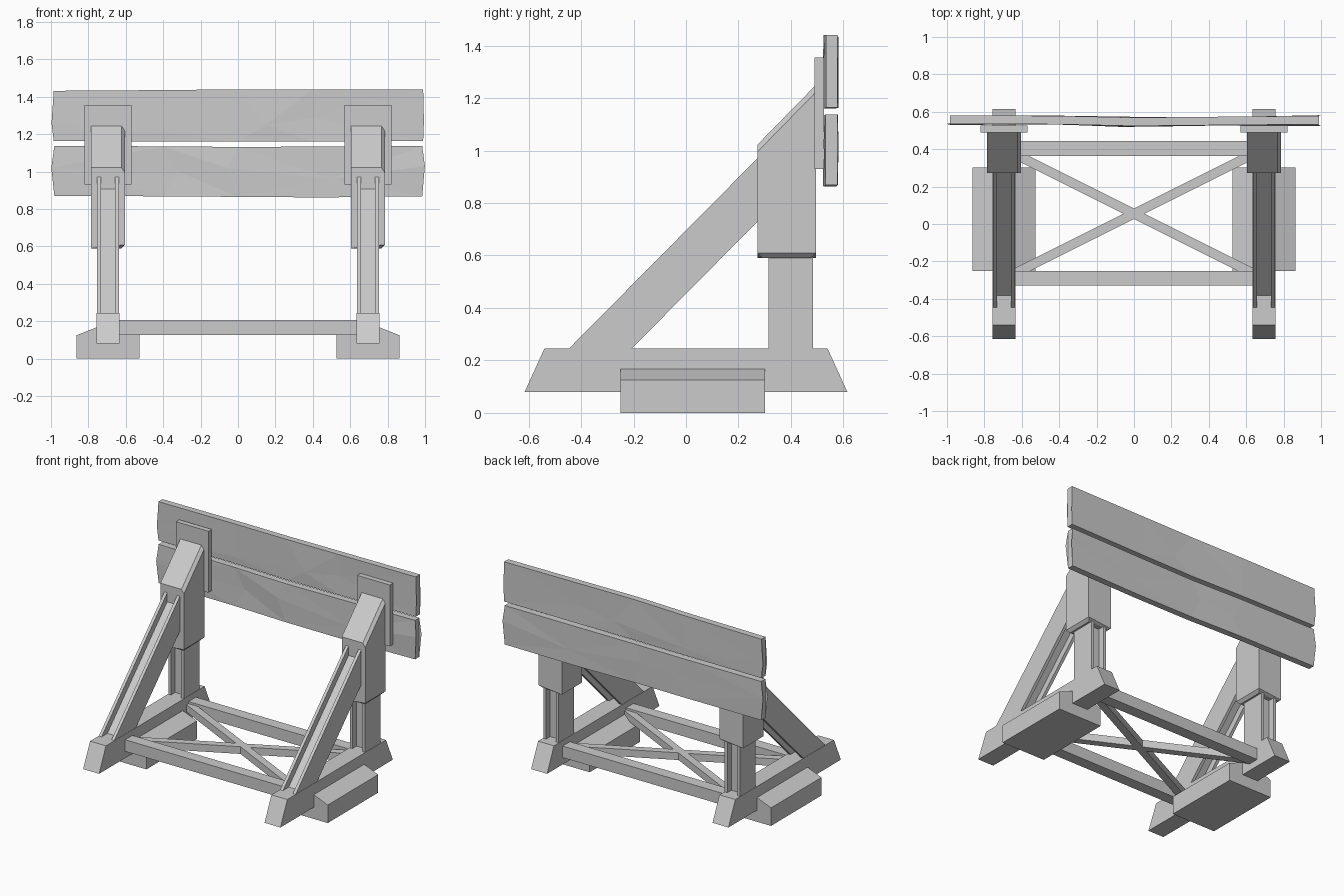
import bpy, bmesh, math
from mathutils import Vector

if "Cube" in bpy.data.objects:
    bpy.data.objects.remove(bpy.data.objects["Cube"])


def finish(name, bm):
    bmesh.ops.recalc_face_normals(bm, faces=bm.faces)
    me = bpy.data.meshes.new(name)
    bm.to_mesh(me)
    bm.free()
    ob = bpy.data.objects.new(name, me)
    bpy.context.collection.objects.link(ob)
    return ob


def loft(rings):
    """Closed skin through equal-sized rings of points."""
    bm = bmesh.new()
    vs = [[bm.verts.new(p) for p in r] for r in rings]
    n = len(vs[0])
    for a, b in zip(vs, vs[1:]):
        for i in range(n):
            j = (i + 1) % n
            bm.faces.new((a[i], a[j], b[j], b[i]))
    bm.faces.new(vs[0])
    bm.faces.new(vs[-1])
    return bm


def box(name, x0, x1, y0, y1, z0, z1):
    ring = [(y0, z0), (y1, z0), (y1, z1), (y0, z1)]
    return finish(name, loft([[(x, y, z) for y, z in ring] for x in (x0, x1)]))


def prism_x(prof, cx, half):
    """Extrude a side (y, z) profile across x."""
    return loft([[(x, y, z) for y, z in prof] for x in (cx - half, cx + half)])


def grooved_beam(name, cx, a, b, half_w=0.059, half_t=0.085):
    """H-section timber running between two (y, z) points."""
    w, t, wi, ti = half_w, half_t, half_w - 0.021, half_t - 0.045
    sec = [(-w, -t), (-wi, -t), (-wi, -ti), (wi, -ti), (wi, -t), (w, -t),
           (w, t), (wi, t), (wi, ti), (-wi, ti), (-wi, t), (-w, t)]
    d = (Vector(b) - Vector(a)).normalized()
    n = Vector((-d.y, d.x))
    rings = [[(cx + u, p[0] + n.x * v, p[1] + n.y * v) for u, v in sec] for p in (a, b)]
    return finish(name, loft(rings))


def cap(name, cx):
    """Sloped head block with bevelled slope sides and bottom rim."""
    bm = prism_x([(0.272, 0.59), (0.495, 0.59), (0.495, 1.25), (0.272, 1.022)], cx, 0.09)
    bm.normal_update()
    edges = []
    for e in bm.edges:
        p, q = e.verts[0].co, e.verts[1].co
        slope = min(p.z, q.z) > 1.0 and abs(p.x - q.x) < 0.01
        bottom = max(p.z, q.z) < 0.6
        if slope or bottom:
            edges.append(e)
    bmesh.ops.bevel(bm, geom=edges, offset=0.019, segments=1, affect='EDGES')
    return finish(name, bm)


def plank(name, sections):
    """Rough board: each section is x, z bottom, z mid, z top, y shift, ridge, end bulge."""
    rings = []
    for x, zb, zm, zt, y, ridge, bulge in sections:
        f, k = 0.53 + y, 0.575 + y
        rings.append([(x, f, zb), (x + bulge, f - ridge, zm), (x, f, zt),
                      (x, k, zt), (x + bulge, k + ridge * 0.6, zm), (x, k, zb)])
    bm = loft(rings)
    bmesh.ops.triangulate(bm, faces=bm.faces)
    return finish(name, bm)


# Side frames
for side, s in (("left", -1), ("right", 1)):
    cx = s * 0.695
    # Ground sill
    finish(side + "_sill", prism_x([(-0.615, 0.08), (0.615, 0.08), (0.54, 0.245), (-0.54, 0.245)],
                                   cx, 0.061))
    # Foot block with sloped shoulders
    foot = [(-0.168, 0), (0.168, 0), (0.168, 0.125), (0.06, 0.168), (-0.06, 0.168), (-0.168, 0.125)]
    finish(side + "_foot", loft([[(cx + u, y, z) for u, z in foot] for y in (-0.25, 0.302)]))
    # Upright and diagonal strut
    grooved_beam(side + "_post", cx, (0.4, 0.2), (0.4, 0.66))
    grooved_beam(side + "_strut", cx, (-0.388, 0.183), (0.34, 0.918))
    # Head block and mounting plate
    cap(side + "_head_block", cx)
    box(side + "_mounting_plate", cx - 0.125, cx + 0.125, 0.49, 0.526, 0.93, 1.355)

# Cross beams between the frames
box("front_beam", -0.65, 0.65, -0.33, -0.25, 0.127, 0.207)
box("back_beam", -0.65, 0.65, 0.364, 0.444, 0.127, 0.207)

# Diagonal floor braces
for name, s in (("floor_brace_a", 1), ("floor_brace_b", -1)):
    a, b = Vector((-0.64 * s, 0.375)), Vector((0.64 * s, -0.265))
    d = (b - a).normalized()
    n = Vector((-d.y, d.x)) * 0.025
    rings = [[(p.x + n.x * u, p.y + n.y * u, z) for u, z in
              ((-1, 0.142), (1, 0.142), (1, 0.192), (-1, 0.192))] for p in (a, b)]
    finish(name, loft(rings))

# Rough boards
plank("upper_board", [
    (-0.985, 1.163, 1.26, 1.432, 0.006, 0.0, -0.012),
    (-0.4, 1.162, 1.21, 1.436, 0.003, 0.002, 0),
    (0.0, 1.16, 1.25, 1.44, -0.006, 0.003, 0.15),
    (0.4, 1.16, 1.29, 1.44, -0.002, -0.003, 0),
    (0.99, 1.165, 1.27, 1.44, 0.003, 0.0, 0.004)])
plank("lower_board", [
    (-0.982, 0.87, 1.02, 1.138, 0.004, 0.004, -0.016),
    (-0.4, 0.868, 1.0, 1.135, 0.002, -0.002, 0.08),
    (0.0, 0.865, 1.02, 1.132, -0.007, 0.004, -0.06),
    (0.45, 0.862, 0.96, 1.134, -0.003, 0.0, 0.05),
    (0.985, 0.868, 1.03, 1.138, 0.002, 0.008, 0.014)])
